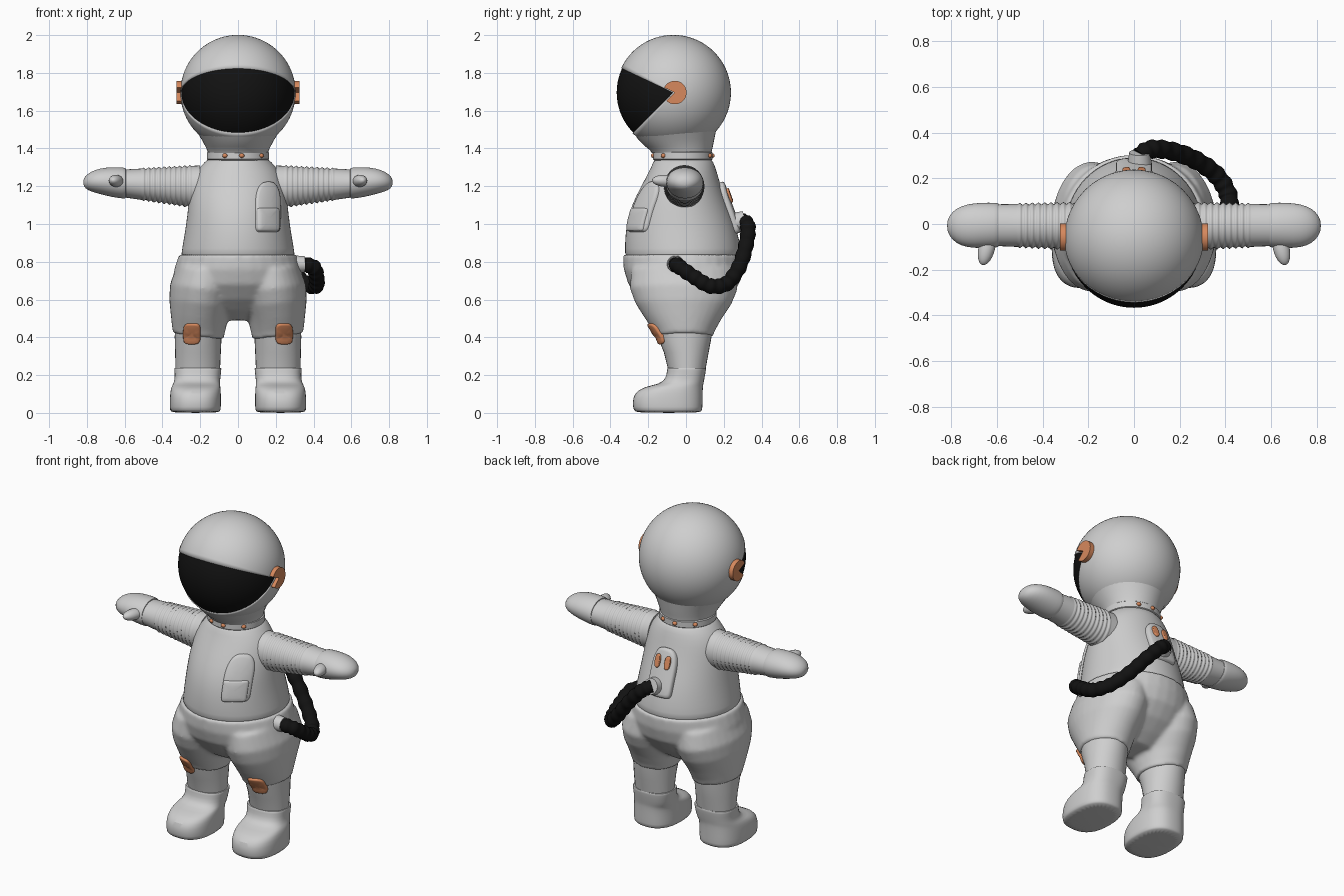
import bpy, bmesh
from math import sin, cos, pi, radians, atan2, degrees
from mathutils import Vector, Matrix
from mathutils.bvhtree import BVHTree

cube = bpy.data.objects.get("Cube")
if cube:
    bpy.data.objects.remove(cube, do_unlink=True)


def material(name, rgb):
    m = bpy.data.materials.new(name)
    m.use_nodes = True
    m.diffuse_color = (*rgb, 1)
    m.node_tree.nodes["Principled BSDF"].inputs["Base Color"].default_value = (*rgb, 1)
    return m


WHITE = material("suit white", (0.62, 0.62, 0.62))
BLACK = material("black", (0.006, 0.006, 0.006))
ORANGE = material("orange", (0.68, 0.25, 0.11))


def finish(name, bm, mat, subsurf=0, angle=50):
    bmesh.ops.recalc_face_normals(bm, faces=bm.faces)
    me = bpy.data.meshes.new(name)
    bm.to_mesh(me)
    bm.free()
    me.materials.append(mat)
    for p in me.polygons:
        p.use_smooth = True
    me.set_sharp_from_angle(angle=radians(angle))
    ob = bpy.data.objects.new(name, me)
    bpy.context.collection.objects.link(ob)
    if subsurf:
        mod = ob.modifiers.new("smooth", "SUBSURF")
        mod.levels = mod.render_levels = subsurf
    return ob


def power(v, n):
    return (1 if v >= 0 else -1) * abs(v) ** (2 / n)


def bridge(bm, rings):
    for a, b in zip(rings, rings[1:]):
        for i in range(len(a)):
            j = (i + 1) % len(a)
            bm.faces.new((a[i], a[j], b[j], b[i]))


def loft(bm, sections, axis="z", side=1, n=2, tilt=0, count=32):
    """Skin oval sections: (position, centre, half width, low, high)."""
    rings = []
    for t, c, r, lo, hi in sections:
        ring = []
        for i in range(count):
            a = 2 * pi * i / count
            u = c + r * power(cos(a), n)
            v = (lo + hi) / 2 + (hi - lo) / 2 * power(sin(a), n)
            co = (side * u, v, t + tilt * (u - c)) if axis == "z" else (side * t, u, v)
            ring.append(bm.verts.new(co))
        rings.append(ring)
    bridge(bm, rings)
    bm.faces.new(rings[0])
    bm.faces.new(rings[-1])
    return bm


def patch(name, targets, mat, cx, cz, w, h, thick, face=-1, top=4, bottom=4):
    """Rounded pad wrapped onto the nearest target from the front (-1) or back (1)."""
    dg = bpy.context.evaluated_depsgraph_get()
    dg.update()
    trees = [BVHTree.FromObject(ob, dg) for ob in targets]
    bm, rings, normal = bmesh.new(), [], Vector()
    profile = ((1, -0.012), (1, 0.55 * thick), (0.95, 0.9 * thick), (0.85, thick), (0.55, thick), (0.25, thick))
    for scale, _ in profile:
        ring = []
        for i in range(40):
            a = 2 * pi * i / 40
            n = top if sin(a) > 0 else bottom
            x = cx + scale * w / 2 * power(cos(a), n)
            z = cz + scale * h / 2 * power(sin(a), n)
            hits = [t.ray_cast(Vector((x, face * 2, z)), Vector((0, -face, 0))) for t in trees]
            co, nor, _, _ = min((k for k in hits if k[0] is not None), key=lambda k: k[3])
            normal += nor if nor.y * face > 0 else -nor
            ring.append(bm.verts.new(co))
        rings.append(ring)
    normal.normalize()
    for ring, (_, lift) in zip(rings, profile):
        bmesh.ops.translate(bm, verts=ring, vec=normal * lift)
    bridge(bm, rings)
    bm.faces.new(rings[-1])
    return finish(name, bm, mat, angle=60)


def cylinder(name, mat, centre, direction, r, depth, r2):
    bm = bmesh.new()
    rot = Vector(direction).to_track_quat("Z", "Y").to_matrix().to_4x4()
    bmesh.ops.create_cone(bm, cap_ends=True, segments=32, radius1=r, radius2=r2,
                          depth=depth, matrix=Matrix.Translation(centre) @ rot)
    finish(name, bm, mat, angle=40)


def ball(name, mat, centre, scale, direction=(0, 0, 1)):
    bm = bmesh.new()
    rot = Vector(direction).to_track_quat("Z", "Y").to_matrix().to_4x4()
    bmesh.ops.create_uvsphere(bm, u_segments=24, v_segments=14, radius=1,
                              matrix=Matrix.Translation(centre) @ rot @ Matrix.Diagonal((*scale, 1)))
    finish(name, bm, mat)


# Helmet shell and visor: spheres with poles at the ears, split along meridians
HEAD = Vector((0, -0.067, 1.696))
UP, DOWN = 25, -45


def head_part(name, mat, radius, visor):
    bm = bmesh.new()
    bmesh.ops.create_uvsphere(bm, u_segments=72, v_segments=40, radius=radius,
                              matrix=Matrix.Rotation(pi / 2, 4, "Y"))
    drop = []
    for f in bm.faces:
        c = f.calc_center_median()
        if (DOWN < degrees(atan2(c.z, -c.y)) < UP) != visor:
            drop.append(f)
    bmesh.ops.delete(bm, geom=drop, context="FACES")
    bmesh.ops.translate(bm, verts=bm.verts, vec=HEAD)
    return finish(name, bm, mat)


shell = head_part("helmet", WHITE, 0.305, False)
solid = shell.modifiers.new("thickness", "SOLIDIFY")
solid.thickness, solid.offset = 0.014, -1
head_part("visor", BLACK, 0.3, True)

# Helmet collar funnel and neck ring
finish("helmet_base", loft(bmesh.new(), [
    (1.375, 0, 0.158, -0.18, 0.135), (1.39, 0, 0.163, -0.19, 0.137), (1.41, 0, 0.172, -0.215, 0.142),
    (1.45, 0, 0.194, -0.255, 0.15), (1.5, 0, 0.226, -0.29, 0.16)], count=48), WHITE)
finish("neck_ring", loft(bmesh.new(), [
    (1.335, 0, 0.155, -0.165, 0.13), (1.343, 0, 0.165, -0.175, 0.14), (1.378, 0, 0.165, -0.175, 0.14),
    (1.386, 0, 0.155, -0.165, 0.13)], count=48), WHITE)
for deg in (-25, 7, 49, 155, 187, 229):
    a = radians(deg)
    ball("neck_stud", ORANGE, (0.163 * sin(a), -0.017 - 0.156 * cos(a), 1.362), (0.014, 0.014, 0.012))

# Ear discs, open where the visor meets them
for s in (-1, 1):
    bm = bmesh.new()
    angles = [radians(180 - UP - i * (360 - UP + DOWN) / 40) for i in range(41)]
    rim = [(0, 0)] + [(0.062 * cos(a), 0.062 * sin(a)) for a in angles]
    caps = [[bm.verts.new((s * x, HEAD.y + 0.008 + y, HEAD.z + z)) for y, z in rim] for x in (0.285, 0.325)]
    bridge(bm, caps)
    for cap in caps:
        bm.faces.new(cap)
    finish("ear_disc", bm, ORANGE, angle=30)

# Torso
torso = finish("torso", loft(bmesh.new(), [
    (0.8, 0, 0.302, -0.32, 0.29), (0.84, 0, 0.302, -0.324, 0.295), (0.9, 0, 0.292, -0.325, 0.287),
    (1.0, 0, 0.275, -0.317, 0.262), (1.1, 0, 0.264, -0.29, 0.222), (1.2, 0, 0.25, -0.238, 0.185),
    (1.28, 0, 0.222, -0.195, 0.163), (1.33, 0, 0.175, -0.172, 0.145), (1.36, 0, 0.145, -0.16, 0.125)]),
    WHITE, 1)

# Trousers: hips and thighs melted into one skin
bm = loft(bmesh.new(), [
    (0.838, 0, 0.313, -0.332, 0.304), (0.76, 0, 0.338, -0.33, 0.302), (0.68, 0, 0.347, -0.305, 0.28),
    (0.6, 0, 0.32, -0.24, 0.22), (0.54, 0, 0.25, -0.17, 0.15), (0.49, 0, 0.14, -0.08, 0.08)])
for s in (-1, 1):
    loft(bm, [
        (0.76, 0.165, 0.16, -0.29, 0.26), (0.66, 0.185, 0.175, -0.298, 0.275), (0.58, 0.196, 0.168, -0.268, 0.243),
        (0.5, 0.206, 0.15, -0.217, 0.19), (0.43, 0.21, 0.138, -0.17, 0.15), (0.405, 0.21, 0.134, -0.16, 0.143)],
        side=s, tilt=0.12)
trousers = finish("trousers", bm, WHITE)
melt = trousers.modifiers.new("melt", "REMESH")
melt.mode, melt.voxel_size, melt.use_smooth_shade = "VOXEL", 0.011, True
relax = trousers.modifiers.new("relax", "SMOOTH")
relax.factor, relax.iterations = 0.5, 8

for s in (-1, 1):
    # Shins, boots and knee pads
    shin = finish("shin", loft(bmesh.new(), [
        (0.46, 0.21, 0.124, -0.16, 0.14), (0.4, 0.211, 0.124, -0.149, 0.135),
        (0.32, 0.212, 0.121, -0.117, 0.12), (0.21, 0.213, 0.117, -0.09, 0.1)], side=s), WHITE)
    finish("boot", loft(bmesh.new(), [
        (0.236, 0.212, 0.115, -0.088, 0.097), (0.24, 0.212, 0.124, -0.098, 0.106),
        (0.232, 0.212, 0.125, -0.1, 0.107), (0.18, 0.214, 0.12, -0.106, 0.098),
        (0.153, 0.219, 0.124, -0.14, 0.092), (0.138, 0.223, 0.13, -0.225, 0.09),
        (0.105, 0.225, 0.135, -0.277, 0.089), (0.05, 0.226, 0.136, -0.284, 0.088),
        (0.012, 0.226, 0.135, -0.278, 0.087), (0, 0.225, 0.126, -0.264, 0.08)], side=s, n=2.5), WHITE, 1)
    patch("knee_pad", (trousers, shin), ORANGE, s * 0.243, 0.42, 0.09, 0.108, 0.014)

    # Sleeve with bellows at the shoulder
    sleeve = []
    for i in range(61):
        f = i / 60
        rib = 0.005 * cos(2 * pi * i / 4) if 8 <= i <= 44 else 0
        sleeve.append((0.2 + 0.41 * f, -0.01 + 0.005 * f, 0.104 - 0.013 * f + rib,
                       1.082 + 0.06 * f - rib, 1.31 - 0.022 * f + rib))
    finish("sleeve", loft(bmesh.new(), sleeve, "x", s), WHITE, angle=80)

    # Mitten and thumb
    finish("glove", loft(bmesh.new(), [
        (0.594, -0.005, 0.085, 1.145, 1.285), (0.592, -0.005, 0.096, 1.137, 1.295),
        (0.605, -0.005, 0.099, 1.133, 1.3), (0.67, -0.006, 0.1, 1.143, 1.302), (0.73, -0.008, 0.096, 1.158, 1.295),
        (0.78, -0.008, 0.077, 1.172, 1.278), (0.81, -0.008, 0.045, 1.188, 1.253),
        (0.819, -0.008, 0.015, 1.21, 1.232)], "x", s), WHITE, 1)
    ball("thumb", WHITE, (s * 0.645, -0.105, 1.228), (0.036, 0.032, 0.077), (s * 0.25, -1, 0.05))

# Chest pocket: arched backing and lower pouch
backing = patch("pocket_backing", (torso,), WHITE, 0.157, 1.09, 0.13, 0.265, 0.014, top=2.6, bottom=9)
patch("pocket_pouch", (backing, torso), WHITE, 0.157, 1.023, 0.122, 0.122, 0.012, top=9, bottom=9)

# Back panel with two lights and the hose sockets
panel = patch("back_panel", (torso,), WHITE, 0, 1.085, 0.16, 0.27, 0.025, 1, top=2.8, bottom=9)
for x in (-0.033, 0.033):
    patch("panel_light", (panel, torso), ORANGE, x, 1.15, 0.036, 0.075, 0.012, 1, top=2.5, bottom=2.5)
cylinder("back_socket", WHITE, (0.025, 0.285, 1.015), (0, 0.94, 0.3), 0.054, 0.06, 0.046)
cylinder("hip_socket", WHITE, (0.325, -0.055, 0.787), (1, 0, 0), 0.047, 0.06, 0.042)

# Ribbed hose from the back to the left hip
PATH = [Vector(p) for p in (
    (0.025, 0.26, 1.0), (0.03, 0.3, 1.015), (0.08, 0.328, 0.985), (0.17, 0.318, 0.89), (0.27, 0.28, 0.77),
    (0.36, 0.215, 0.685), (0.412, 0.13, 0.672), (0.416, 0.05, 0.715), (0.4, -0.03, 0.77),
    (0.34, -0.055, 0.787), (0.29, -0.055, 0.787))]
samples = []
for a, b, c, d in zip(PATH, PATH[1:], PATH[2:], PATH[3:]):
    for k in range(14):
        t = k / 14
        samples.append(0.5 * (2 * b + (c - a) * t + (2 * a - 5 * b + 4 * c - d) * t * t
                              + (3 * b - a - 3 * c + d) * t ** 3))
curve = bpy.data.curves.new("hose", "CURVE")
curve.dimensions, curve.bevel_depth, curve.bevel_resolution, curve.use_fill_caps = "3D", 0.04, 5, True
spline = curve.splines.new("POLY")
spline.points.add(len(samples) - 1)
for i, (point, co) in enumerate(zip(spline.points, samples)):
    point.co = (*co, 1)
    point.radius = 1 + 0.07 * cos(2 * pi * i / 7)
curve.materials.append(BLACK)
bpy.context.collection.objects.link(bpy.data.objects.new("hose", curve))
